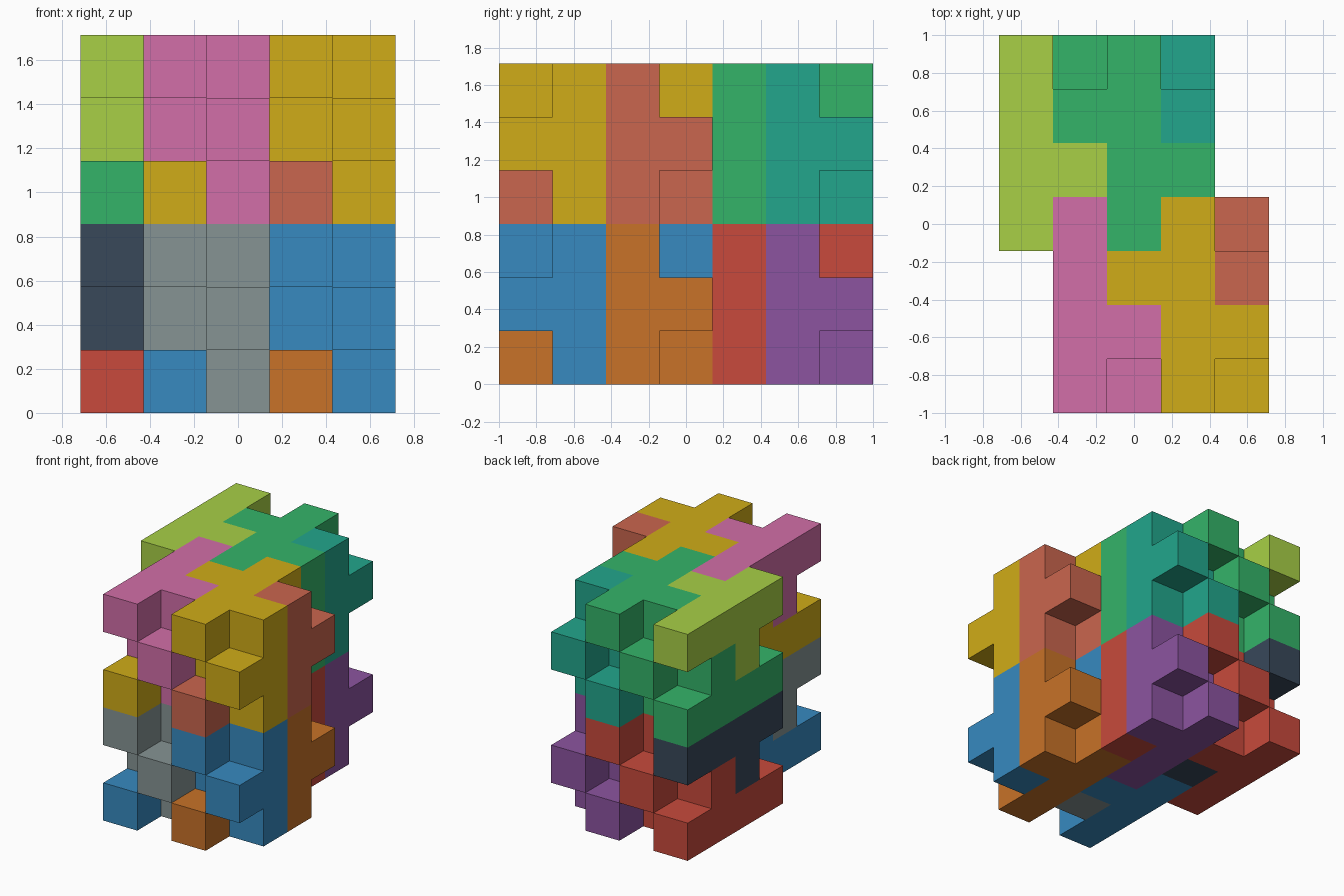
import bpy, bmesh
from mathutils import Vector

if "Cube" in bpy.data.objects:
    bpy.data.objects.remove(bpy.data.objects["Cube"])

U = 2 / 7                                   # edge of one cube cell
ORIGIN = Vector((-2.5 * U, -1.0, 0.0))

# Half a block: a bar of four, a cube under it, and a post with a side knob
HALF = [(0, y, 2) for y in range(4)] + [(0, 1, 1)] \
     + [(1, 1, z) for z in range(3)] + [(1, 0, 1)]
# The other half is the same shape turned over about the x axis
FLIPPED = [(x, 3 - y, 2 - z) for x, y, z in HALF]

# Colours: left, middle, right block for each (layer, row)
COLORS = {
    (0, 0): [("grey", "869494"), ("blue", "378AC0"), ("orange", "C87228")],
    (0, 1): [("slate", "38485A"), ("red", "C84A3C"), ("purple", "8C54A0")],
    (1, 0): [("pink", "D26EA8"), ("gold", "D0AC18"), ("salmon", "CA664E")],
    (1, 1): [("lime", "A8D046"), ("green", "34B469"), ("teal", "22A68C")],
}


def linear(hex_color):
    out = []
    for n in (0, 2, 4):
        c = int(hex_color[n:n + 2], 16) / 255
        out.append(c / 12.92 if c <= 0.04045 else ((c + 0.055) / 1.055) ** 2.4)
    return (*out, 1.0)


def shifted(cells, dx, dy, dz):
    return [(x + dx, y + dy, z + dz) for x, y, z in cells]


def build_block(name, cells, hex_color):
    """Mesh the outer skin of a set of cube cells."""
    cells = set(cells)
    bm = bmesh.new()
    for cell in cells:
        for axis in range(3):
            for side in (0, 1):
                step = [0, 0, 0]
                step[axis] = 1 if side else -1
                if tuple(c + s for c, s in zip(cell, step)) in cells:
                    continue
                ring = [(0, 0), (1, 0), (1, 1), (0, 1)]
                if not side:
                    ring.reverse()
                verts = []
                for a, b in ring:
                    p = Vector(cell)
                    p[axis] += side
                    p[(axis + 1) % 3] += a
                    p[(axis + 2) % 3] += b
                    verts.append(bm.verts.new(ORIGIN + p * U))
                bm.faces.new(verts)
    bmesh.ops.remove_doubles(bm, verts=bm.verts, dist=1e-4)
    mesh = bpy.data.meshes.new(name)
    bm.to_mesh(mesh)
    bm.free()
    mat = bpy.data.materials.new(name)
    mat.diffuse_color = linear(hex_color)
    mat.use_nodes = True
    mat.node_tree.nodes["Principled BSDF"].inputs["Base Color"].default_value = mat.diffuse_color
    mesh.materials.append(mat)
    bpy.context.collection.objects.link(bpy.data.objects.new(name, mesh))


# Two layers of two interlocking rows; the back row sits one cell to the left
for (layer, row), blocks in COLORS.items():
    dx, dy, dz = 1 - row, 3 * row, 3 * layer
    for i, (color, hex_color) in enumerate(blocks):
        cells = []
        if i < 2:
            cells += shifted(HALF, dx + 2 * i, dy, dz)
        if i > 0:
            cells += shifted(FLIPPED, dx + 2 * (i - 1), dy, dz)
        build_block(color + "_block", cells, hex_color)
